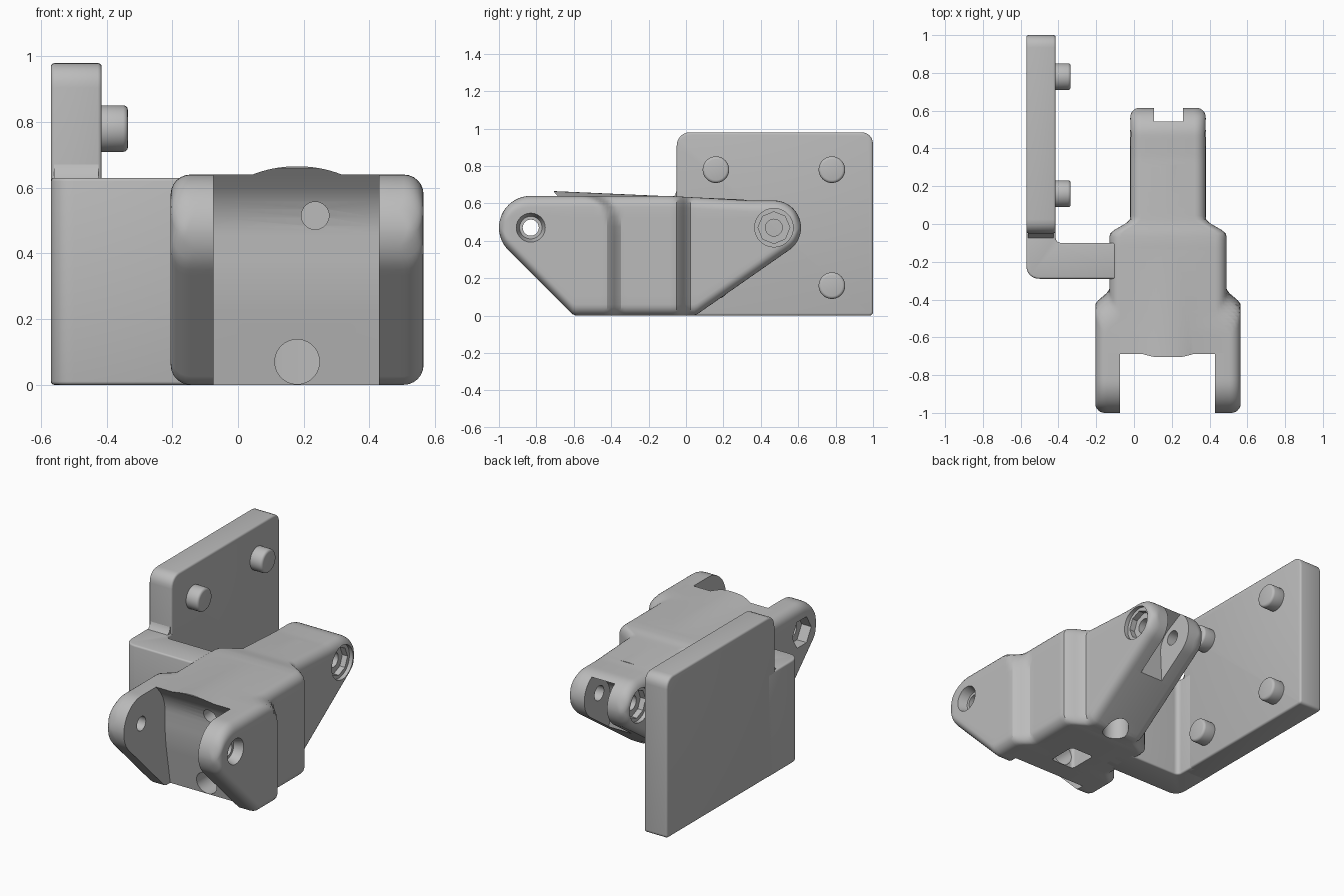
import bpy, bmesh
from math import sqrt, pi, sin, cos, radians
from mathutils import Vector, Matrix

if "Cube" in bpy.data.objects:
    bpy.data.objects.remove(bpy.data.objects["Cube"])

grey = bpy.data.materials.new("plain grey")
grey.use_nodes = True
grey.diffuse_color = (0.5, 0.5, 0.5, 1)
grey.node_tree.nodes["Principled BSDF"].inputs["Base Color"].default_value = (0.5, 0.5, 0.5, 1)
CX = 0.18   # centre line of the hinge body


def finish(bm, name):
    bmesh.ops.recalc_face_normals(bm, faces=bm.faces)
    me = bpy.data.meshes.new(name)
    bm.to_mesh(me)
    bm.free()
    me.materials.append(grey)
    ob = bpy.data.objects.new(name, me)
    bpy.context.scene.collection.objects.link(ob)
    return ob


def activate(ob):
    bpy.ops.object.select_all(action='DESELECT')
    ob.select_set(True)
    bpy.context.view_layer.objects.active = ob


def smooth(ob, angle=35):
    activate(ob)
    bpy.ops.object.shade_smooth_by_angle(angle=radians(angle))


def bevel(ob, width, segments=3):
    activate(ob)
    m = ob.modifiers.new("edges", 'BEVEL')
    m.width, m.segments, m.limit_method = width, segments, 'ANGLE'
    m.angle_limit = radians(40)
    bpy.ops.object.modifier_apply(modifier=m.name)


def combine(ob, other, mode):
    activate(ob)
    m = ob.modifiers.new("join", 'BOOLEAN')
    m.object, m.operation, m.solver = other, mode, 'EXACT'
    bpy.ops.object.modifier_apply(modifier=m.name)
    bpy.data.objects.remove(other)


def loft(name, rings):
    bm = bmesh.new()
    vs = [[bm.verts.new(p) for p in ring] for ring in rings]
    n = len(rings[0])
    for a, b in zip(vs, vs[1:]):
        for i in range(n):
            j = (i + 1) % n
            bm.faces.new((a[i], a[j], b[j], b[i]))
    bm.faces.new(vs[0])
    bm.faces.new(vs[-1])
    return finish(bm, name)


def rounded(points):
    """Round the corners of (u, v, radius) points with quadratic arcs."""
    out = []
    for i, (u, v, r) in enumerate(points):
        p = Vector((u, v))
        if r == 0:
            out.append(p)
            continue
        a = p + (Vector(points[i - 1][:2]) - p).normalized() * r
        b = p + (Vector(points[(i + 1) % len(points)][:2]) - p).normalized() * r
        for k in range(7):
            t = k / 6
            w = 0.41 * 2 * t * (1 - t) + 0.59 * 2 * t * (1 - t) * 0.7
            d = (1 - t) ** 2 + t * t + w
            out.append((a * (1 - t) ** 2 + p * w + b * t * t) / d)
    return out


def prism(name, points, axis, lo, hi):
    place = {'X': lambda p, h: (h, p[0], p[1]), 'Z': lambda p, h: (p[0], p[1], h)}[axis]
    outline = rounded(points)
    return loft(name, [[place(p, h) for p in outline] for h in (lo, hi)])


def rod(name, axis, centre, r1, r2, length, sides=40):
    bm = bmesh.new()
    bmesh.ops.create_cone(bm, cap_ends=True, segments=sides, radius1=r1, radius2=r2, depth=length)
    turn = {'X': Matrix.Rotation(pi / 2, 4, 'Y'), 'Y': Matrix.Rotation(-pi / 2, 4, 'X'),
            'Z': Matrix.Identity(4)}[axis]
    bmesh.ops.transform(bm, matrix=Matrix.Translation(centre) @ turn, verts=bm.verts)
    return finish(bm, name)


# Hinge body: side outline and width as functions of length
F, FR = -0.83, 0.17     # front pivot and radius
B, BR = 0.47, 0.145     # rear pivot and radius
PZ = 0.47               # pivot height


def arc(y, c, r):
    return sqrt(max(r * r - (y - c) ** 2, 0))


def top(y):
    if y < F:
        return PZ + arc(y, F, FR)
    if y > B:
        return PZ + arc(y, B, BR)
    return 0.64 - 0.025 * min(max((y + 0.1) / 0.45, 0), 1)


def bottom(y):
    if y < F - FR * 0.707:
        return PZ - arc(y, F, FR)
    if y > 0.553:
        return PZ - arc(y, B, BR)
    return max(-0.6 - y, 0, (y - 0.05) * 0.698)


def step(y, a, b):
    t = min(max((y - a) / (b - a), 0), 1)
    return t * t * (3 - 2 * t)


def half_width(y, z):
    u = min(max((z - 0.49) / 0.15, 0), 1)
    back = 0.15 * (1 - sqrt(1 - u * u))
    w = 0.385 - 0.075 * step(y, -0.43 - back, -0.34 - back) - 0.11 * step(y, -0.06, 0.03)
    for e in (y + 1, 0.615 - y):
        if e < 0.05:
            w -= 0.05 * (1 - sqrt(max(1 - (1 - e / 0.05) ** 2, 0)))
    return w


def section(y):
    zb, zt = bottom(y), top(y)
    r = min(0.06, (zt - zb) * 0.48)
    side = [(r * (1 - sin(a * pi / 12)), zb + r * (1 - cos(a * pi / 12))) for a in range(7)]
    side += [(0, zb + r + (zt - zb - 2 * r) * k / 10) for k in range(1, 10)]
    side += [(r * (1 - cos(a * pi / 12)), zt - r * (1 - sin(a * pi / 12))) for a in range(7)]
    right = [(CX + half_width(y, z) - d, y, z) for d, z in side]
    left = [(2 * CX - x, y, z) for x, y, z in reversed(right)]
    return right + left


stations = [F - FR * cos(k * pi / 24) * 0.9995 for k in range(12)]
stations += [F + (B - F) * k / 70 for k in range(71)]
stations += [B + BR * sin(k * pi / 24) * 0.9995 for k in range(1, 13)]
body = loft("hinge_body", [section(y) for y in stations])


# Shallow arched crest along the top
def crest_ring(y, z):
    xs = [0.18 * (k / 12 - 1) for k in range(25)]
    ring = [(CX + x, y, z - 0.39 + sqrt(0.39 ** 2 - x * x)) for x in xs]
    return ring + [(CX + 0.18, y, z - 0.12), (CX - 0.18, y, z - 0.12)]


combine(body, loft("crest", [crest_ring(-0.72, 0.666), crest_ring(0.31, 0.62)]), 'UNION')

# Front and rear slots
cuts = [
    prism("front_slot", [(-1.2, -0.1, 0), (-0.53, -0.1, 0), (-0.55, 0, 0), (-0.6, 0.3, 0.08),
                         (-0.6, 0.54, 0.08), (-0.705, 0.66, 0), (-0.705, 0.8, 0), (-1.2, 0.8, 0)],
          'X', -0.075, 0.43),
    prism("rear_slot", [(0.8, 0.1, 0), (0.38, 0.1, 0), (0.36, 0.5, 0.08), (0.55, 0.6, 0),
                        (0.55, 0.75, 0), (0.8, 0.75, 0)], 'X', 0.105, 0.26),
    # Underside pocket, channels and cord hole
    prism("pocket", [(0.1, -0.43, 0.02), (0.26, -0.43, 0.02), (0.26, -0.25, 0.02),
                     (0.1, -0.25, 0.02)], 'Z', -0.1, 0.16),
    rod("front_channel", 'Y', (CX, -0.5, 0.07), 0.068, 0.068, 0.4),
    rod("under_channel", 'Z', (CX, 0.05, 0.05), 0.075, 0.075, 0.3),
    rod("cord_hole", 'Y', (0.235, -0.5, 0.515), 0.042, 0.042, 0.4),
    # Pin holes with head and nut recesses
    rod("front_pin", 'X', (CX, F, PZ), 0.043, 0.043, 1.2),
    rod("rear_pin", 'X', (CX, B, PZ), 0.045, 0.045, 1.2),
    rod("front_head", 'X', (0.56, F, PZ), 0.06, 0.092, 0.1),
    rod("front_nut", 'X', (-0.2, F, PZ), 0.092, 0.092, 0.12, 6),
]
for s in (-1, 1):
    cuts.append(rod("rear_recess", 'X', (CX + s * 0.205, B, PZ), 0.103, 0.103, 0.06))
    cuts.append(rod("rear_nut", 'X', (CX + s * 0.19, B, PZ), 0.085, 0.085, 0.1, 8))
for c in cuts:
    combine(body, c, 'DIFFERENCE')
smooth(body, 30)

# Mounting plate
plate = prism("mounting_plate", [(-0.05, 0, 0), (1, 0, 0.02), (1, 0.98, 0.065), (-0.05, 0.98, 0.075)],
              'X', -0.57, -0.415)
bevel(plate, 0.012)
smooth(plate)

# Side arm joining the plate to the body
arm = prism("side_arm", [(-0.57, -0.29, 0.07), (0, -0.29, 0), (0, -0.1, 0), (-0.415, -0.1, 0.03),
                         (-0.415, 0.02, 0), (-0.57, 0.02, 0)], 'Z', 0, 0.63)
bevel(arm, 0.01)
smooth(arm)

# Fillet where the plate rises above the arm
fillet = prism("plate_fillet", [(-0.085, 0.62, 0), (-0.03, 0.62, 0), (-0.03, 0.67, 0),
                                (-0.05, 0.67, 0), (-0.058, 0.645, 0)], 'X', -0.56, -0.425)
smooth(fillet)

# Four round pegs on the plate
for y in (0.16, 0.78):
    for z in (0.16, 0.78):
        peg = rod("peg", 'X', (-0.3875, y, z), 0.071, 0.071, 0.105)
        bevel(peg, 0.015)
        smooth(peg)
